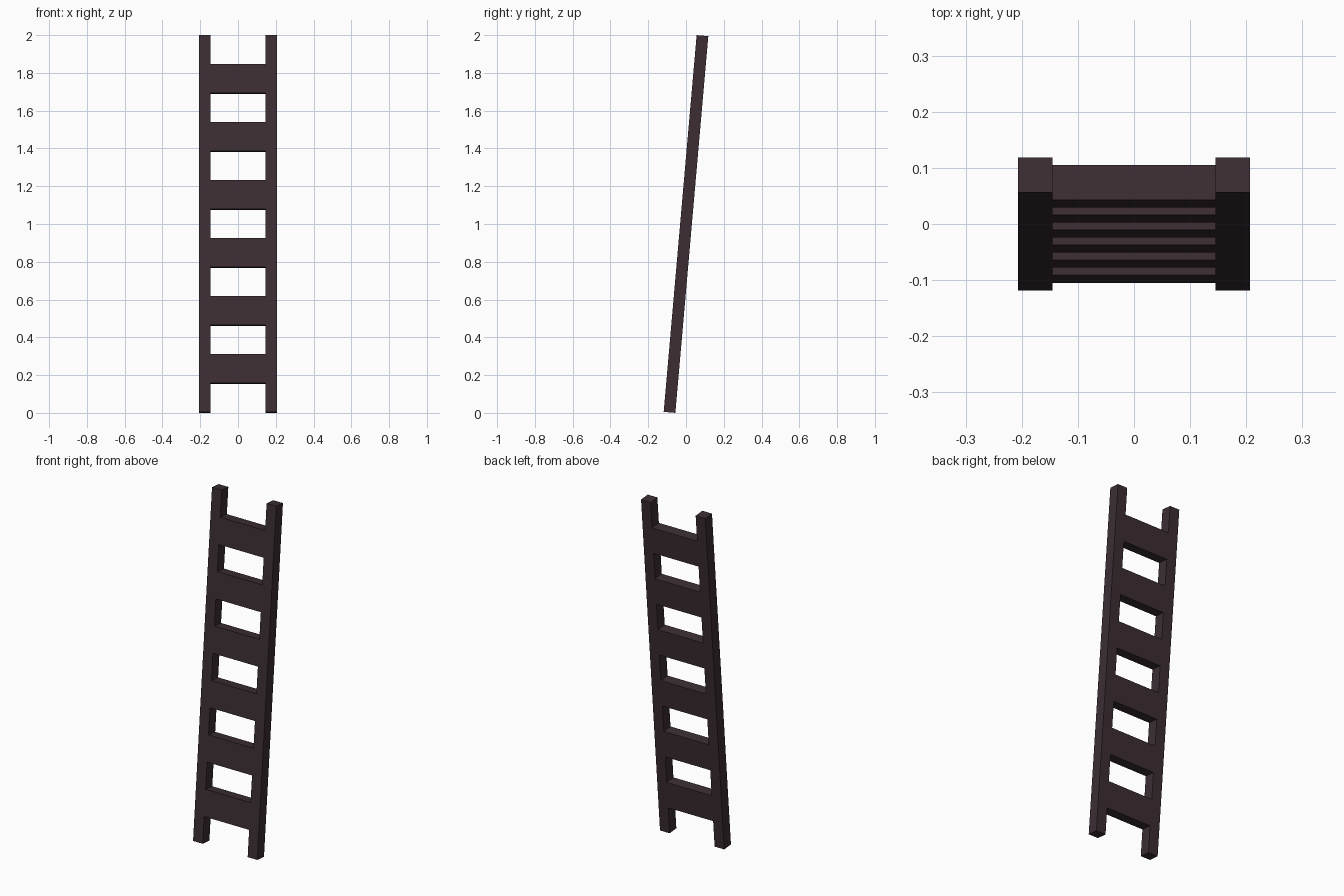
import bpy, math
from mathutils import Matrix

if "Cube" in bpy.data.objects:
    bpy.data.objects.remove(bpy.data.objects["Cube"])

TILT = math.radians(5)
T = 0.062                                            # bar thickness
L = (2 - T * math.sin(TILT)) / math.cos(TILT)        # rail length, so height is 2
STEP = L / 13                                        # rung height and gap height
LEAN = Matrix.Translation((0, 0, 1)) @ Matrix.Rotation(-TILT, 4, 'X')

wood = bpy.data.materials.new("dark_wood")
wood.diffuse_color = (0.045, 0.027, 0.034, 1)
wood.use_nodes = True
wood.node_tree.nodes["Principled BSDF"].inputs["Base Color"].default_value = wood.diffuse_color


def bar(name, x, z, width, height):
    """Box in the ladder's plane, leaned back with the whole ladder."""
    bpy.ops.mesh.primitive_cube_add(size=1)
    ob = bpy.context.object
    ob.name = name
    ob.data.transform(LEAN @ Matrix.Translation((x, 0, z))
                      @ Matrix.Diagonal((width, T, height, 1)))
    ob.data.materials.append(wood)


# Side rails
for side, name in ((-1, "left_rail"), (1, "right_rail")):
    bar(name, side * 0.176, 0, T, L)

# Wide flat rungs between the rails
for i in range(6):
    bar(f"rung_{i + 1}", 0, (2 * i - 5) * STEP, 0.29, STEP)
